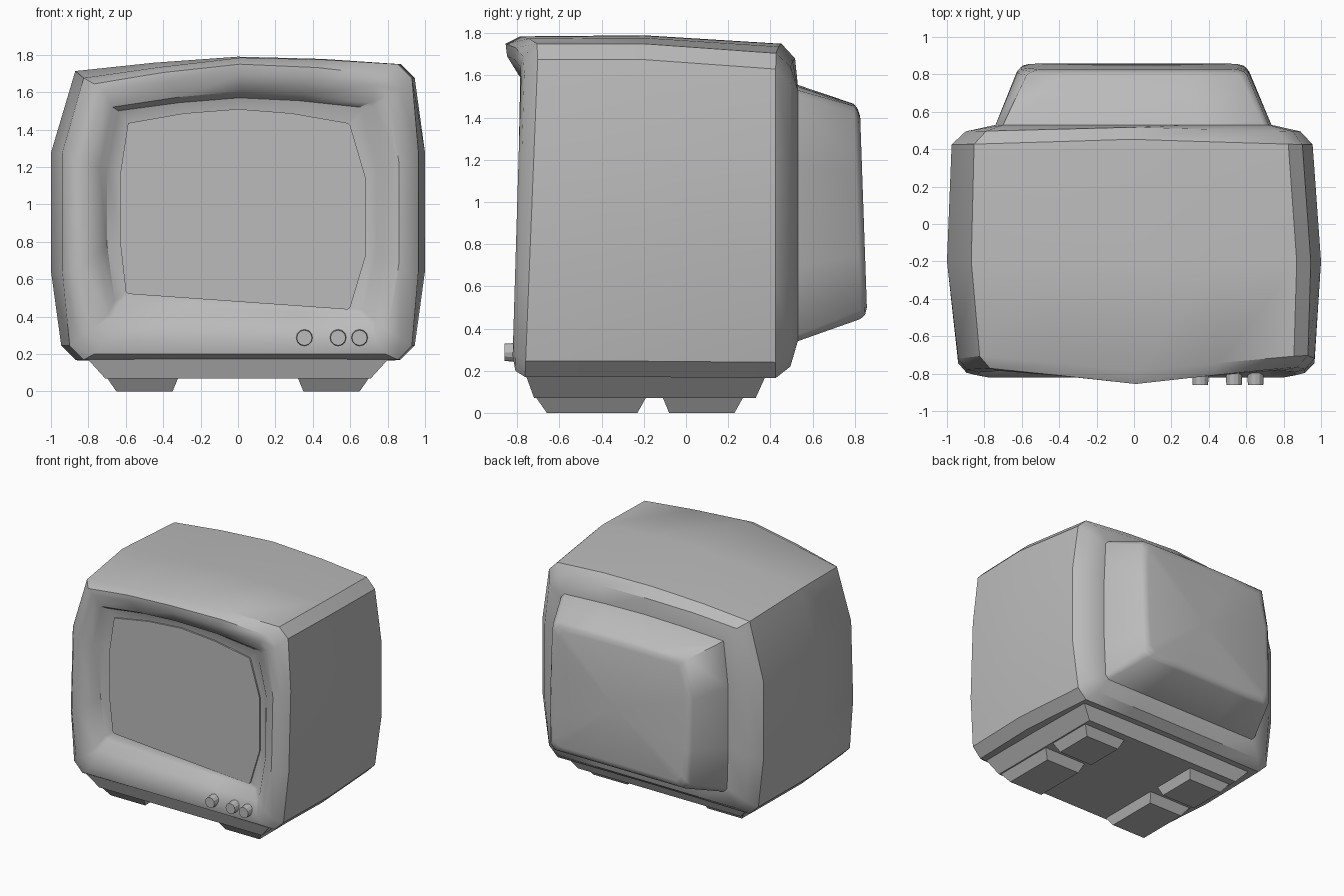
import bpy
import bmesh
from math import radians
from mathutils import Matrix, Vector

cube = bpy.data.objects.get("Cube")
if cube:
    bpy.data.objects.remove(cube, do_unlink=True)

grey = bpy.data.materials.new("warm_grey")
grey.use_nodes = True
colour = (0.5, 0.5, 0.5, 1)
grey.diffuse_color = colour
grey.node_tree.nodes["Principled BSDF"].inputs["Base Color"].default_value = colour


def finish(name, bm, angle=28):
    """Turn a bmesh into a shaded, coloured object."""
    bmesh.ops.recalc_face_normals(bm, faces=bm.faces)
    mesh = bpy.data.meshes.new(name)
    bm.to_mesh(mesh)
    bm.free()
    mesh.materials.append(grey)
    obj = bpy.data.objects.new(name, mesh)
    bpy.context.collection.objects.link(obj)
    bpy.ops.object.select_all(action="DESELECT")
    obj.select_set(True)
    bpy.context.view_layer.objects.active = obj
    bpy.ops.object.shade_smooth_by_angle(angle=radians(angle))
    return obj


def ring(x, z, cut, swell, y, lean=0, brow=0, skew=0, droop=0):
    """Bulging rectangle with cut corners; swell = left, right, bottom, top.

    lean tilts it, brow pushes the top middle forward, skew slants the
    bottom edge and droop lowers the top corner on the -x side.
    """
    (x0, x1), (z0, z1) = x, z
    left, right, bottom, top = swell
    mid, w, h = (x0 + x1) / 2, x1 - x0, z1 - z0
    steps = (-0.24, 0, 0.24)
    bulge = (0.7, 1, 0.7)
    pts = [(x0 + cut, z1)]
    pts += [(mid + s * w, z1 + top * b) for s, b in zip(steps, bulge)]
    pts += [(x1 - cut, z1), (x1, z1 - cut)]
    pts += [(x1 + right, z0 + h * f) for f in (0.7, 0.3)]
    pts += [(x1, z0 + cut), (x1 - cut, z0)]
    pts += [(mid - s * w, z0 - bottom * b) for s, b in zip(steps, bulge)]
    pts += [(x0 + cut, z0), (x0, z0 + cut)]
    pts += [(x0 - left, z0 + h * f) for f in (0.3, 0.7)]
    result = []
    for px, pz in pts:
        high = max(0, (pz - z0) / h - 0.75) * 4
        centre = max(0, 1 - abs(px - mid) * 2 / w)
        low = max(0, 1 - (pz - z0) / h)
        fall = droop * high * max(0, mid - px) * 2 / w
        result.append(Vector((px, y + lean * (pz - 1) - brow * high * centre,
                              pz - skew * low * (px - mid) / w - fall)))
    return result


def loft(name, rings, angle):
    """Skin successive rings and close both ends with a fan."""
    bm = bmesh.new()
    loops = [[bm.verts.new(p) for p in r] for r in rings]
    n = len(loops[0])
    for a, b in zip(loops, loops[1:]):
        for i in range(n):
            j = (i + 1) % n
            bm.faces.new((a[i], a[j], b[j], b[i]))
    for loop in (loops[0], loops[-1]):
        tip = bm.verts.new(sum((v.co for v in loop), Vector()) / n)
        for i in range(n):
            bm.faces.new((loop[i], loop[(i + 1) % n], tip))
    return finish(name, bm, angle)


# Screen glass and the cabinet front that dips into it
screen_edge = ring((-0.6, 0.6), (0.48, 1.435), 0.012, (0.03, 0.085, 0, 0.075),
                   -0.695, skew=0.085)
recess_foot = ring((-0.66, 0.67), (0.44, 1.52), 0.02, (0.04, 0.07, 0, 0.05),
                   -0.715, skew=0.05, droop=0.02)
recess_rim = ring((-0.69, 0.73), (0.38, 1.545), 0.02, (0.05, 0.05, 0, 0.06),
                  -0.765, lean=0.03, brow=0.04, skew=0.04, droop=0.025)
crest = ring((-0.78, 0.8), (0.27, 1.64), 0.06, (0.05, 0.06, 0, 0.05),
             -0.8, lean=0.03, brow=0.06, droop=0.03)
front_edge = ring((-0.85, 0.87), (0.2, 1.69), 0.08, (0.045, 0.045, 0, 0.06),
                  -0.785, lean=0.03, brow=0.08, droop=0.05)
loft("screen", [[p + Vector((0, -0.012, 0)) for p in screen_edge],
                [p + Vector((0, 0.03, 0)) for p in screen_edge]], 28)

# Cabinet shell, from the screen opening round to the rear
back_rim = ring((-0.73, 0.72), (0.34, 1.53), 0.03, (0.01, 0.015, 0, 0.025), 0.53)
loft("cabinet", [
    screen_edge, recess_foot, recess_rim, crest, front_edge,
    ring((-0.9, 0.93), (0.17, 1.75), 0.075, (0.04, 0.035, -0.005, 0.035),
         -0.73, lean=0.04, brow=0.08, droop=0.08),
    ring((-0.945, 0.945), (0.17, 1.75), 0.075, (0.055, 0.055, -0.005, 0.04), -0.2,
         droop=0.04),
    ring((-0.93, 0.9), (0.165, 1.705), 0.075, (0.045, 0.055, -0.005, 0.045),
         0.425, brow=-0.025, droop=0.02),
    ring((-0.87, 0.85), (0.22, 1.64), 0.08, (0.03, 0.04, 0, 0.04), 0.495, brow=-0.02),
    back_rim,
], 35)

# Tapered rear housing with a rounded lip
loft("rear_housing", [
    back_rim,
    ring((-0.615, 0.605), (0.445, 1.455), 0.04, (0.01, 0.01, 0, 0.01), 0.81, lean=-0.03),
    ring((-0.595, 0.585), (0.465, 1.43), 0.05, (0.01, 0.01, 0, 0.01), 0.83, lean=-0.035),
    ring((-0.56, 0.55), (0.5, 1.395), 0.05, (0.01, 0.01, 0, 0.01), 0.84, lean=-0.035),
], 48)


def tapered_block(name, top, bottom, z_top, z_bottom):
    """Block whose top and bottom are (x0, x1, y0, y1) rectangles."""
    bm = bmesh.new()
    rows = []
    for (x0, x1, y0, y1), z in ((top, z_top), (bottom, z_bottom)):
        rows.append([bm.verts.new((x, y, z))
                     for x, y in ((x0, y0), (x1, y0), (x1, y1), (x0, y1))])
    a, b = rows
    bm.faces.new(a)
    bm.faces.new(b)
    for i in range(4):
        j = (i + 1) % 4
        bm.faces.new((a[i], a[j], b[j], b[i]))
    return finish(name, bm)


# Plinth and four feet
tapered_block("plinth", (-0.81, 0.81, -0.76, 0.38), (-0.71, 0.71, -0.72, 0.33), 0.18, 0.07)
for side, s in (("left", 1), ("right", -1)):
    for end, (a, b, c, d) in (("front", (-0.71, -0.19, -0.66, -0.23)),
                              ("back", (-0.11, 0.27, -0.08, 0.23))):
        tapered_block(f"{end}_{side}_foot", (0.32 * s, 0.7 * s, a, b),
                      (0.35 * s, 0.65 * s, c, d), 0.072, 0)

# Control knobs
for i, x in enumerate((0.355, 0.535, 0.65)):
    bm = bmesh.new()
    bmesh.ops.create_cone(bm, cap_ends=True, segments=12, radius1=0.047, radius2=0.041,
                          depth=0.09,
                          matrix=Matrix.Translation((x, -0.815, 0.287))
                          @ Matrix.Rotation(radians(90), 4, "X"))
    finish(f"knob_{i + 1}", bm)
